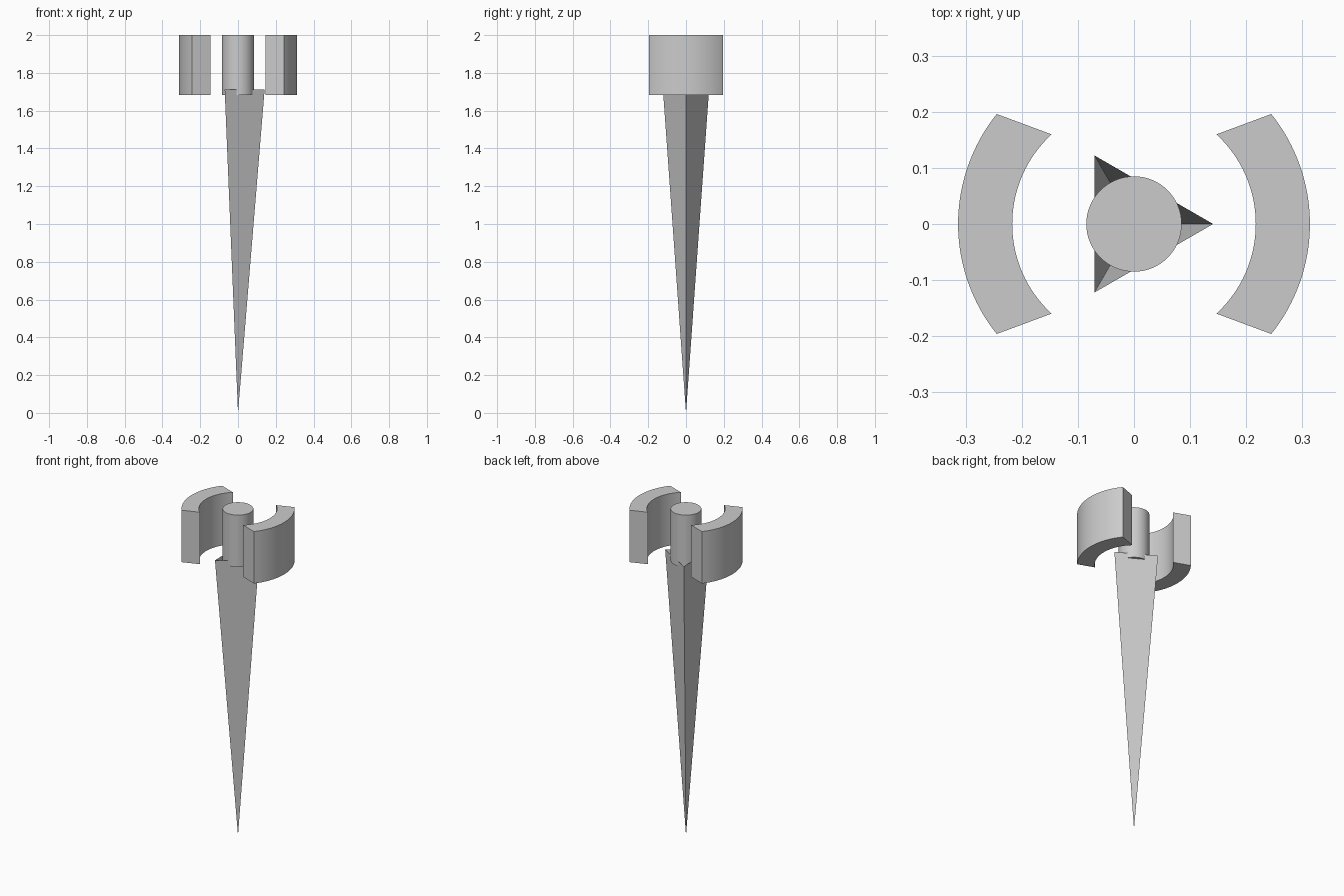
import bpy, bmesh
from math import radians, cos, sin, pi
from mathutils import Matrix

if "Cube" in bpy.data.objects:
    bpy.data.objects.remove(bpy.data.objects["Cube"])

TOP, BOTTOM = 2.0, 1.682      # height band shared by hub and curved blades


def finish(name, bm, smooth=True):
    bmesh.ops.recalc_face_normals(bm, faces=bm.faces)
    mesh = bpy.data.meshes.new(name)
    bm.to_mesh(mesh)
    bm.free()
    obj = bpy.data.objects.new(name, mesh)
    bpy.context.collection.objects.link(obj)
    if smooth:
        bpy.context.view_layer.objects.active = obj
        obj.select_set(True)
        bpy.ops.object.shade_smooth_by_angle(angle=radians(30))
        obj.select_set(False)
    return obj


def arc(radius, half_angle, n=32):
    a = radians(half_angle)
    return [(radius * cos(-a + 2 * a * i / n), radius * sin(-a + 2 * a * i / n))
            for i in range(n + 1)]


# Three-sided spike, open at the top, point down
bm = bmesh.new()
apex = bm.verts.new((0, 0, 0))
rim = [bm.verts.new((0.141 * cos(k * 2 * pi / 3), 0.141 * sin(k * 2 * pi / 3), 1.712))
       for k in range(3)]
for k in range(3):
    bm.faces.new((apex, rim[(k + 1) % 3], rim[k]))
spike = finish("spike", bm, smooth=False)
# an open surface: make sure the faces point outward
if spike.data.polygons[0].normal.dot(spike.data.polygons[0].center) < 0:
    spike.data.flip_normals()

# Central round hub
bm = bmesh.new()
bmesh.ops.create_cone(bm, cap_ends=True, segments=64, radius1=0.085, radius2=0.085,
                      depth=TOP - BOTTOM,
                      matrix=Matrix.Translation((0, 0, (TOP + BOTTOM) / 2)))
finish("hub", bm)

# Two curved guards facing each other
outline = arc(0.3135, 38.7) + arc(0.217, 47.4)[::-1]
for name, side in (("right_guard", 1), ("left_guard", -1)):
    bm = bmesh.new()
    face = bm.faces.new([bm.verts.new((side * x, side * y, BOTTOM)) for x, y in outline])
    new = bmesh.ops.extrude_face_region(bm, geom=[face], use_keep_orig=True)["geom"]
    bmesh.ops.translate(bm, vec=(0, 0, TOP - BOTTOM),
                        verts=[g for g in new if isinstance(g, bmesh.types.BMVert)])
    finish(name, bm)
